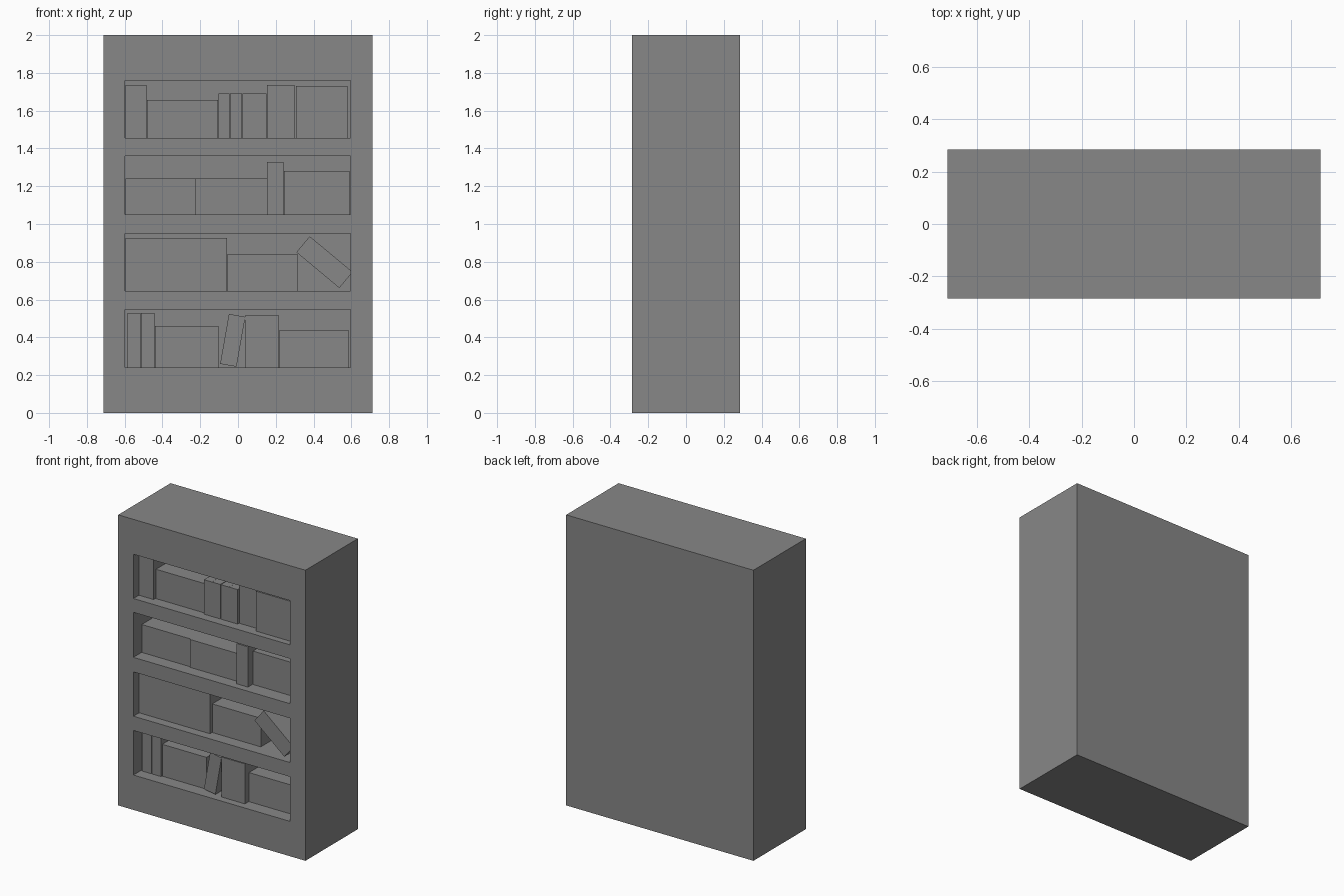
import bpy, math

if "Cube" in bpy.data.objects:
    bpy.data.objects.remove(bpy.data.objects["Cube"])

W, D, H = 0.713, 0.285, 2.0        # half width, half depth, height
X0, X1 = -0.597, 0.595             # opening sides
BACK = 0.15                        # rear wall of the openings
SHELVES = [(1.455, 1.76), (1.05, 1.36), (0.645, 0.95), (0.24, 0.547)]

# One dark grey for the case and the books
GREY = bpy.data.materials.new("dark_grey")
GREY.diffuse_color = (0.245, 0.245, 0.245, 1)
GREY.use_nodes = True
GREY.node_tree.nodes["Principled BSDF"].inputs["Base Color"].default_value = GREY.diffuse_color


def box(name, x0, x1, y0, y1, z0, z1, tilt=0.0):
    """Box from its limits, optionally tilted clockwise seen from the front."""
    bpy.ops.mesh.primitive_cube_add(
        size=1, location=((x0 + x1) / 2, (y0 + y1) / 2, (z0 + z1) / 2))
    ob = bpy.context.object
    ob.name = name
    ob.scale = (x1 - x0, y1 - y0, z1 - z0)
    bpy.ops.object.transform_apply(location=False, rotation=False, scale=True)
    ob.rotation_euler.y = math.radians(tilt)
    ob.data.materials.append(GREY)
    return ob


# Solid case with four recessed shelf openings
case = box("bookcase_body", -W, W, -D, D, 0, H)
for z0, z1 in SHELVES:
    cutter = box("shelf_cutter", X0, X1, -D - 0.1, BACK, z0, z1)
    cutter.hide_render = True
    mod = case.modifiers.new("opening", 'BOOLEAN')
    mod.operation = 'DIFFERENCE'
    mod.solver = 'EXACT'
    mod.object = cutter
    bpy.context.view_layer.objects.active = case
    bpy.ops.object.modifier_apply(modifier=mod.name)
    bpy.data.objects.remove(cutter)

# Upright books per shelf: left, right, top, setback from the case front
ROWS = [
    [(-0.596, -0.485, 1.735, 0.06), (-0.481, -0.107, 1.657, 0.08),
     (-0.104, -0.044, 1.692, 0.064), (-0.043, 0.02, 1.692, 0.064),
     (0.024, 0.087, 1.692, 0.064), (0.088, 0.151, 1.692, 0.064),
     (0.154, 0.30, 1.735, 0.08), (0.306, 0.58, 1.73, 0.045)],
    [(-0.596, -0.225, 1.242, 0.09), (-0.225, 0.153, 1.242, 0.082),
     (0.154, 0.24, 1.327, 0.05), (0.244, 0.59, 1.28, 0.10)],
    [(-0.596, -0.057, 0.926, 0.062), (-0.056, 0.314, 0.842, 0.085)],
    [(-0.586, -0.515, 0.53, 0.08), (-0.513, -0.442, 0.53, 0.08),
     (-0.44, -0.104, 0.459, 0.09), (0.038, 0.217, 0.515, 0.05),
     (0.219, 0.584, 0.44, 0.092)],
]
for r, (row, (base, _)) in enumerate(zip(ROWS, SHELVES), 1):
    for i, (x0, x1, top, setback) in enumerate(row, 1):
        box(f"book_{r}_{i}", x0, x1, -D + setback, BACK - 0.02, base, top)

# Leaning books: centre x, centre z, width, height, setback, tilt
LEANING = [(0.458, 0.798, 0.296, 0.11, 0.022, 39.8),
           (-0.028, 0.384, 0.088, 0.268, 0.05, 10)]
for i, (cx, cz, w, h, setback, tilt) in enumerate(LEANING, 1):
    box(f"leaning_book_{i}", cx - w / 2, cx + w / 2, -D + setback,
        BACK - 0.02, cz - h / 2, cz + h / 2, tilt)
